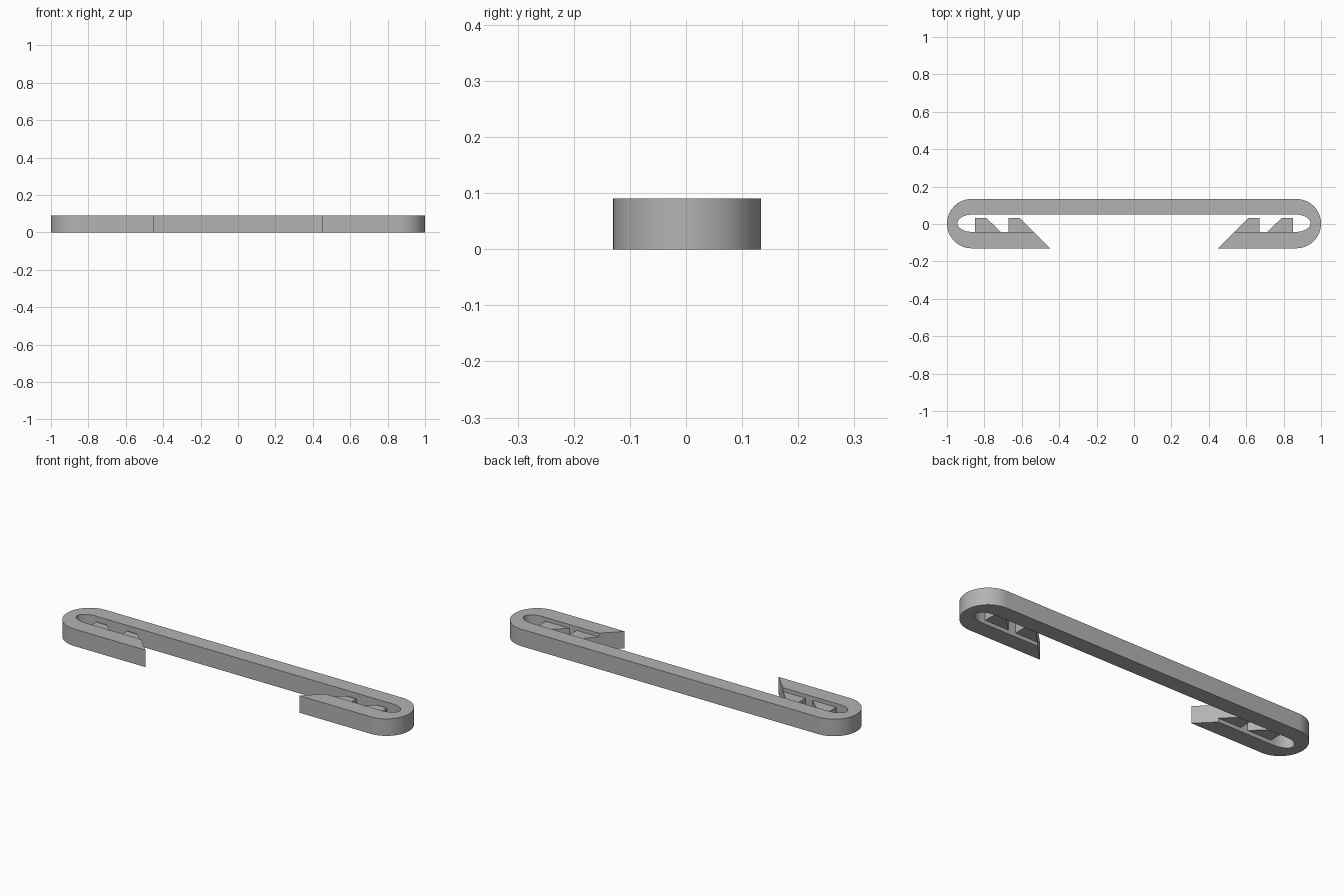
import bpy, bmesh, math

old = bpy.data.objects.get("Cube")
if old:
    bpy.data.objects.remove(old, do_unlink=True)

HEIGHT = 0.09          # full thickness of the clip
TOOTH = (0.02, 0.07)   # teeth are thinner than the band
BACK, FRONT = 0.134, -0.13
BACK_IN, FRONT_IN = 0.05, -0.042
BEND_X = 0.868

grey = bpy.data.materials.new("light grey plastic")
grey.use_nodes = True
colour = (0.45, 0.45, 0.45, 1)
grey.diffuse_color = colour
grey.node_tree.nodes["Principled BSDF"].inputs["Base Color"].default_value = colour


def extrude(name, outline, z0, z1):
    """Solid made by pulling a flat outline from z0 up to z1."""
    bm = bmesh.new()
    face = bm.faces.new([bm.verts.new((x, y, z0)) for x, y in outline])
    top = bmesh.ops.extrude_face_region(bm, geom=[face])["geom"]
    moved = [v for v in top if isinstance(v, bmesh.types.BMVert)]
    bmesh.ops.translate(bm, verts=moved, vec=(0, 0, z1 - z0))
    bmesh.ops.recalc_face_normals(bm, faces=bm.faces)
    mesh = bpy.data.meshes.new(name)
    bm.to_mesh(mesh)
    bm.free()
    mesh.materials.append(grey)
    obj = bpy.data.objects.new(name, mesh)
    bpy.context.collection.objects.link(obj)
    bpy.ops.object.select_all(action='DESELECT')
    bpy.context.view_layer.objects.active = obj
    obj.select_set(True)
    bpy.ops.object.shade_smooth_by_angle(angle=math.radians(30))
    return obj


def bend(y0, y1, reach, steps=32):
    """Half ellipse from y0 to y1, bulging to x = reach."""
    mid, radius = (y0 + y1) / 2, (y1 - y0) / 2
    pts = []
    for i in range(steps + 1):
        a = math.pi * (i / steps - 0.5)
        pts.append((BEND_X + (reach - BEND_X) * math.cos(a), mid + radius * math.sin(a)))
    return pts


def mirrored(pts):
    return [(-x, y) for x, y in reversed(pts)]


# Continuous band: long back bar, rounded ends and two pointed front arms
outer = [(0.45, FRONT)] + bend(FRONT, BACK, 1.0)
inner = list(reversed(bend(FRONT_IN, BACK_IN, 0.943))) + [(0.538, FRONT_IN)]
extrude("band", outer + mirrored(outer) + mirrored(inner) + inner, 0, HEIGHT)

# Two slanted gripping teeth on each arm
for label, foot, tip, heel in (("inner", 0.538, 0.61, 0.67), ("outer", 0.712, 0.79, 0.85)):
    shape = [(foot, FRONT_IN), (heel, FRONT_IN), (heel, 0.032), (tip, 0.032)]
    extrude("left_" + label + "_tooth", shape, *TOOTH)
    extrude("right_" + label + "_tooth", mirrored(shape), *TOOTH)
